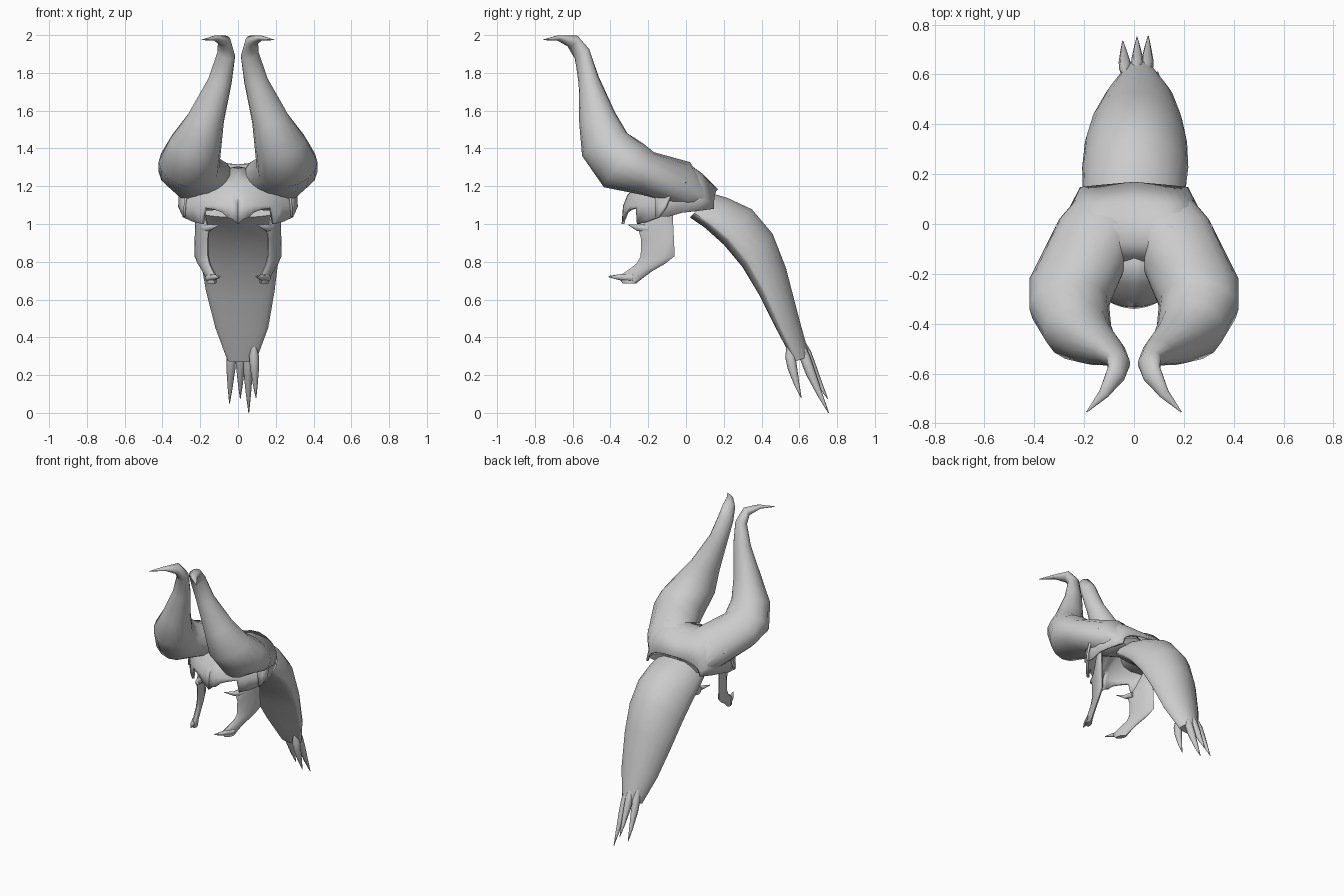
import bpy, bmesh
from math import sin, cos, pi, radians
from mathutils import Vector as V

if "Cube" in bpy.data.objects:
    bpy.data.objects.remove(bpy.data.objects["Cube"])

bone = bpy.data.materials.new("plain_grey")
bone.use_nodes = True
bone.diffuse_color = (0.6, 0.6, 0.6, 1)
bone.node_tree.nodes["Principled BSDF"].inputs["Base Color"].default_value = (0.6, 0.6, 0.6, 1)


def finish(name, bm, mirror=False, thick=0, angle=50):
    bmesh.ops.remove_doubles(bm, verts=bm.verts, dist=0.0005)
    bmesh.ops.recalc_face_normals(bm, faces=bm.faces)
    mesh = bpy.data.meshes.new(name)
    bm.to_mesh(mesh)
    bm.free()
    mesh.materials.append(bone)
    ob = bpy.data.objects.new(name, mesh)
    bpy.context.collection.objects.link(ob)
    if thick:
        mod = ob.modifiers.new("thickness", 'SOLIDIFY')
        mod.thickness, mod.offset = thick, 0
    if mirror:
        ob.modifiers.new("mirror", 'MIRROR')
    bpy.ops.object.select_all(action='DESELECT')
    bpy.context.view_layer.objects.active = ob
    ob.select_set(True)
    bpy.ops.object.shade_smooth_by_angle(angle=radians(angle))


def skin(rows, closed=True):
    """Bridge rows of points; closed rows become a capped tube."""
    bm = bmesh.new()
    vs = [[bm.verts.new(p) for p in r] for r in rows]
    n = len(vs[0])
    for a, b in zip(vs, vs[1:]):
        for i in range(n if closed else n - 1):
            j = (i + 1) % n
            bm.faces.new((a[i], a[j], b[j], b[i]))
    if closed:
        bm.faces.new(vs[0])
        bm.faces.new(vs[-1])
    return bm


def ring(c, a, b, n=16):
    return [V(c) + V(a) * cos(2 * pi * i / n) + V(b) * sin(2 * pi * i / n) for i in range(n)]


# Horns: centre, sideways radius and upward/backward radius of each section
horn = [
    ((.11, .13, 1.125), (.095, 0, -.02), (0, .01, .03)),
    ((.145, 0, 1.20), (.155, .02, -.03), (.01, .02, .128)),
    ((.225, -.19, 1.265), (.195, -.03, .01), (0, .02, .115)),
    ((.26, -.33, 1.31), (.16, -.01, .02), (0, .105, .115)),
    ((.225, -.43, 1.42), (.135, 0, .03), (0, .12, .06)),
    ((.17, -.47, 1.56), (.095, 0, .02), (0, .095, .03)),
    ((.095, -.515, 1.76), (.062, 0, .01), (0, .053, .02)),
    ((.062, -.55, 1.90), (.047, .01, .01), (0, .038, .022)),
    ((.072, -.60, 1.968), (.034, .022, 0), (0, .02, .03)),
    ((.12, -.68, 1.985), (.018, .012, 0), (0, 0, .013)),
    ((.19, -.755, 1.975), (.002, .001, 0), (0, 0, .002)),
]
finish("horn", skin([ring(*s) for s in horn]), mirror=True)

# Crown: saddled shell between the horns (y, half width, base z, top z, side swell)
crown = [(-.145, .285, 1.04, 1.29, .02), (-.07, .28, 1.04, 1.31, .05), (0, .28, 1.06, 1.31, .06),
         (.09, .25, 1.07, 1.255, .035), (.165, .212, 1.08, 1.18, 0)]
rows = []
for y, w, zb, zt, swell in crown:
    arc = [pi * i / 16 for i in range(17)]
    rows.append([(w * cos(t), y - .02 * abs(cos(t)),
                  zb + (zt - zb) * sin(t) ** .7 + swell * sin(2 * t) ** 2) for t in arc])
finish("crown", skin(rows, False), thick=.012)

# Brow mask: bent sheet with a pointed nose and eye notches (x, bottom z)
brow = [(0, 1.0), (.03, 1.025), (.05, 1.03), (.08, 1.06), (.12, 1.075), (.17, 1.085),
        (.185, 1.0), (.23, 1.01), (.285, 1.035), (.31, 1.09)]
rows = []
for x, low in brow:
    col = []
    for z in (low, 1.095, 1.15, 1.21, 1.30 - .25 * x):
        y = -.325 + 2.3 * x * x + 1.1 * max(0, z - 1.13) - .08 * max(0, 1.1 - z)
        col.append((x, y, z))
    rows.append(col)
finish("brow_mask", skin(rows, False), mirror=True, thick=.016)

# Cheek guards: upright blades leaning inward (z, front y, back y)
cheek = [(1.12, -.14, -.07), (1.04, -.19, -.07), (1.0, -.225, -.068), (.965, -.25, -.066),
         (.92, -.238, -.064), (.83, -.24, -.06), (.79, -.262, -.11), (.75, -.315, -.18),
         (.72, -.36, -.22), (.685, -.335, -.265)]
rows = []
for z, front, back in cheek:
    y, half = (front + back) / 2, (back - front) / 2
    rows.append(ring((.225 + .36 * (y + .06), y, z), (.36 * half, half, 0), (.02, 0, 0), 10))
finish("cheek_guard", skin(rows), mirror=True)

# Cheek points: a spur under each eye and a hooked fang below
points = {"cheek_spur": [((.17, -.20, .975), .025), ((.15, -.26, .98), .016), ((.10, -.305, .995), .002)],
          "cheek_fang": [((.155, -.28, .715), .02), ((.125, -.35, .718), .016), ((.095, -.41, .722), .003)]}
for name, path in points.items():
    finish(name, skin([ring(c, (r, 0, 0), (0, 0, r), 8) for c, r in path]), mirror=True)

# Mane: arched back over a nearly flat underside
# (ridge y, z, underside y, z, half width, sideways shift)
mane = [(.15, 1.16, .02, 1.035, .19, 0), (.22, 1.14, .10, .98, .205, 0),
        (.35, 1.08, .20, .89, .213, .005), (.46, .95, .30, .77, .205, .008),
        (.53, .77, .39, .62, .182, .012), (.60, .50, .48, .44, .14, .02),
        (.655, .30, .57, .27, .075, .02)]
rows = []
for ry, rz, ey, ez, w, dx in mane:
    row = []
    for i in range(22):
        t = 2 * pi * i / 22
        depth = .18 + (.82 * sin(t) ** 1.15 if sin(t) > 0 else .18 * sin(t))
        row.append((dx + w * cos(t), ey + (ry - ey) * depth, ez + (rz - ez) * depth))
    rows.append(row)
finish("mane", skin(rows))

# Mane tufts: root and tip of each tapering lock
tufts = [((-.03, .59, .42), (-.045, .735, .05)), ((.015, .60, .42), (.012, .75, .075)),
         ((.05, .59, .42), (.057, .755, 0)), ((.08, .54, .40), (.095, .61, .08))]
for root, tip in tufts:
    root, tip = V(root), V(tip)
    rows = []
    for t, r in ((0, .004), (.3, .026), (.5, .024), (.78, .013), (1, .002)):
        c = root.lerp(tip, t) + V((0, -.012 * sin(pi * t), 0))
        rows.append(ring(c, (r, 0, 0), (0, r, r * .4), 8))
    finish("mane_tuft", skin(rows))
